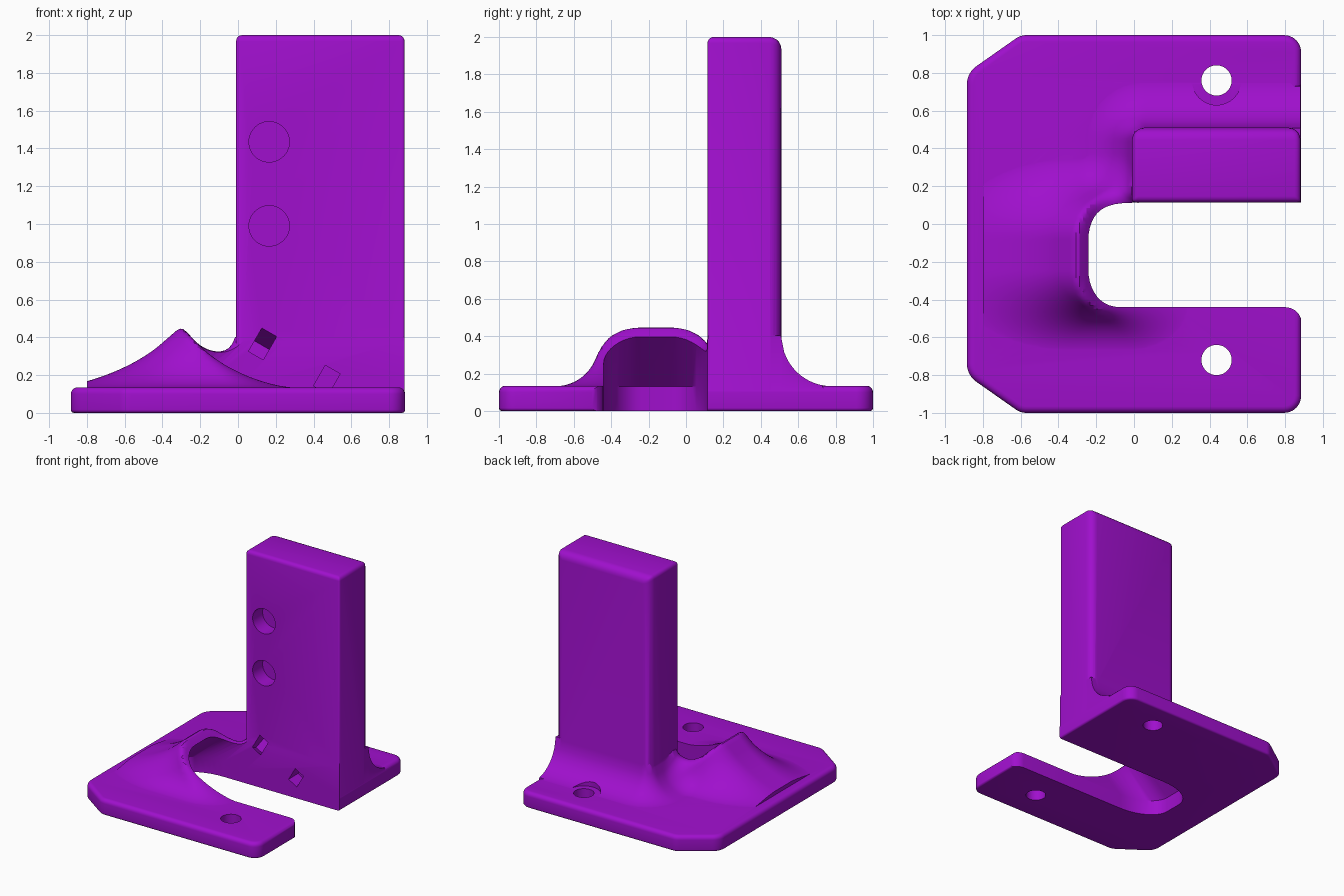
import bpy, bmesh, math
from mathutils import Matrix, Vector

if "Cube" in bpy.data.objects:
    bpy.data.objects.remove(bpy.data.objects["Cube"])

purple = bpy.data.materials.new("purple")
purple.diffuse_color = (0.35, 0.005, 0.61, 1)
purple.use_nodes = True
purple.node_tree.nodes["Principled BSDF"].inputs["Base Color"].default_value = purple.diffuse_color


def finish(bm, name):
    bmesh.ops.recalc_face_normals(bm, faces=bm.faces[:])
    me = bpy.data.meshes.new(name)
    bm.to_mesh(me)
    bm.free()
    me.materials.append(purple)
    ob = bpy.data.objects.new(name, me)
    bpy.context.collection.objects.link(ob)
    return ob


def apply_mod(ob, mod):
    bpy.context.view_layer.objects.active = ob
    bpy.ops.object.modifier_apply(modifier=mod.name)


def boolean(ob, other, op):
    m = ob.modifiers.new("bool", 'BOOLEAN')
    m.operation, m.solver, m.object = op, 'EXACT', other
    apply_mod(ob, m)
    bpy.data.objects.remove(other)


def rounded(corners, n=6):
    """Outline from (x, y, radius) corners, with arcs at the corners."""
    pts = []
    for i, (x, y, r) in enumerate(corners):
        c = Vector((x, y))
        a = (Vector(corners[i - 1][:2]) - c).normalized()
        b = (Vector(corners[(i + 1) % len(corners)][:2]) - c).normalized()
        if r == 0:
            pts.append(c)
            continue
        half = a.angle(b) / 2
        mid = c + (a + b).normalized() * r / math.sin(half)
        p, q = c + a * r / math.tan(half) - mid, c + b * r / math.tan(half) - mid
        ang = p.angle(q)
        for k in range(n + 1):
            t = k / n
            pts.append(mid + (p * math.sin((1 - t) * ang) + q * math.sin(t * ang)) / math.sin(ang))
    return pts


def loft(name, rings, weight=lambda e: 0):
    """Closed solid through rings of equal length, with bevel weights per edge."""
    bm = bmesh.new()
    vs = [[bm.verts.new(p) for p in ring] for ring in rings]
    n = len(vs[0])
    bm.faces.new(vs[0][::-1])
    bm.faces.new(vs[-1])
    for lo, hi in zip(vs, vs[1:]):
        for i in range(n):
            bm.faces.new((lo[i], lo[(i + 1) % n], hi[(i + 1) % n], hi[i]))
    layer = bm.edges.layers.float.new("bevel_weight_edge")
    for e in bm.edges:
        e[layer] = weight(e)
    return finish(bm, name)


def bevel(ob, width):
    m = ob.modifiers.new("bevel", 'BEVEL')
    m.limit_method, m.width, m.segments = 'WEIGHT', width, 5
    apply_mod(ob, m)


def cylinder(name, r, depth, mat):
    bm = bmesh.new()
    bmesh.ops.create_cone(bm, cap_ends=True, segments=48, radius1=r, radius2=r, depth=depth, matrix=mat)
    return finish(bm, name)


# Base plate with clipped left corners and softened rims
outline = rounded([(-0.885, -0.8, 0.12), (-0.6, -1, 0.1), (0.885, -1, 0.09),
                   (0.885, 1, 0.09), (-0.6, 1, 0.1), (-0.885, 0.8, 0.12)])


def plate_weight(e):
    a, b = (v.co.z for v in e.verts)
    return 0 if abs(a - b) > 0.01 else (1 if a > 0.1 else 0.5)


body = loft("bracket", [[(p.x, p.y, z) for p in outline] for z in (0, 0.135)], plate_weight)
bevel(body, 0.035)

# Upright post, rounder along its back edges
post_plan = [(-0.01, 0.115), (0.882, 0.115), (0.882, 0.51), (-0.01, 0.51)]


def post_weight(e):
    c = (e.verts[0].co + e.verts[1].co) / 2
    if c.z < 0.1:
        return 0
    return 1 if c.y > 0.5 else (0.25 if c.z < 1.9 else 0.5)


post = loft("post", [[(x, y, z) for x, y in post_plan] for z in (0.05, 2)], post_weight)
bevel(post, 0.065)

# Sloping hood and fillets: a height surface blended between plate, post and hood
R, SLOPE, YC = 0.27, 0.867, -0.163


def corner_dist(ax, ay, r):
    return math.hypot(max(ax + r, 0), max(ay + r, 0)) + min(max(ax + r, ay + r), 0) - r


def blend(a, b, r):
    return max(r, min(a, b)) - math.hypot(max(r - a, 0), max(r - b, 0))


def post_dist(x, y):
    return corner_dist(-0.01 - x, abs(y - 0.3125) - 0.1975, 0.06)


def hood_dist(x, y, z):
    side = corner_dist(-(x + 0.675 - (z - 0.135) / SLOPE) * 0.655, abs(y - YC) - 0.305, 0.22)
    rim = (1.05 * (x + 0.3) + z - 0.46) / 1.45
    k = 0.03                                   # soft crest
    return min(max(side, rim), -k) + math.hypot(max(side + k, 0), max(rim + k, 0))


def height(x, y):
    d = post_dist(x, y)
    lo, hi = 0.1, 0.47
    for _ in range(14):
        z = (lo + hi) / 2
        f = blend(blend(z - 0.135, d, R), hood_dist(x, y, z), R * 0.85)
        lo, hi = (z, hi) if f < 0 else (lo, z)
    if d < 0.008:
        lo = min(lo, 0.405)
    if x > 0.83 and lo < 0.14:
        return 0.09
    return lo - 0.002


bm = bmesh.new()
bmesh.ops.create_grid(bm, x_segments=92, y_segments=88, size=1)
for v in bm.verts:
    v.co.x = -0.8 + (v.co.x + 1) / 2 * 1.681
    v.co.y = -0.8 + (v.co.y + 1) / 2 * 1.62
    v.co.z = height(v.co.x, v.co.y)
ext = bmesh.ops.extrude_face_region(bm, geom=bm.faces[:], use_keep_orig=True)
for v in ext["geom"]:
    if isinstance(v, bmesh.types.BMVert):
        v.co.z = 0.05
bmesh.ops.triangulate(bm, faces=bm.faces[:])
skin = finish(bm, "hood_and_fillets")

boolean(body, skin, 'UNION')
boolean(body, post, 'UNION')

# Slot that runs in from the right and leans under the hood
A, B = -0.44, 0.1145


def slot_ring(z):
    shift = max(0, z - 0.13) / SLOPE
    n, ry, rx = 10, 0.2, 0.33
    ring = [(1.2, B), (0.0 + shift, B)]
    for s, c in ((1, B - ry), (-1, A + ry)):
        arc = [(-0.55 + rx - rx * math.sin(t * math.pi / 2 / n) + shift,
                c + s * ry * math.cos(t * math.pi / 2 / n)) for t in range(n + 1)]
        ring += arc[::s]
    # rounded tip of the free arm
    ring += [(0.8, A)] + [(0.8 + 0.09 * math.sin(t * math.pi / 10),
                           A - 0.09 + 0.09 * math.cos(t * math.pi / 10)) for t in range(1, 6)]
    ring += [(1.2, A - 0.09)]
    return [(x, y, z) for x, y in ring]


boolean(body, loft("slot_cutter", [slot_ring(z) for z in (-0.1, 0.13, 0.6)]), 'DIFFERENCE')

# Screw holes, with room for the screw head in the fillet
for y in (0.76, -0.72):
    boolean(body, cylinder("screw_cutter", 0.08, 0.8, Matrix.Translation((0.437, y, 0.1))), 'DIFFERENCE')
boolean(body, cylinder("head_cutter", 0.13, 0.4, Matrix.Translation((0.437, 0.76, 0.336))), 'DIFFERENCE')

# Round blind sockets in the post front
turn = Matrix.Rotation(math.pi / 2, 4, 'X')
for z in (1.435, 0.99):
    boolean(body, cylinder("socket_cutter", 0.107, 0.3, Matrix.Translation((0.165, 0.1, z)) @ turn), 'DIFFERENCE')

# Small tilted tie slots in the post front
for x, z, lean in ((0.13, 0.365, -0.5), (0.47, 0.175, 0)):
    bm = bmesh.new()
    bmesh.ops.create_cube(bm, size=1, matrix=Matrix.Translation((x, 0.115, z))
                          @ Matrix.Rotation(math.radians(30), 4, 'Y')
                          @ Matrix.Rotation(lean, 4, 'X') @ Matrix.Diagonal((0.09, 0.26, 0.125, 1)))
    boolean(body, finish(bm, "tie_cutter"), 'DIFFERENCE')

# Smooth shading with crisp edges
bpy.ops.object.select_all(action='DESELECT')
body.select_set(True)
bpy.context.view_layer.objects.active = body
bpy.ops.object.shade_smooth_by_angle(angle=math.radians(30))
